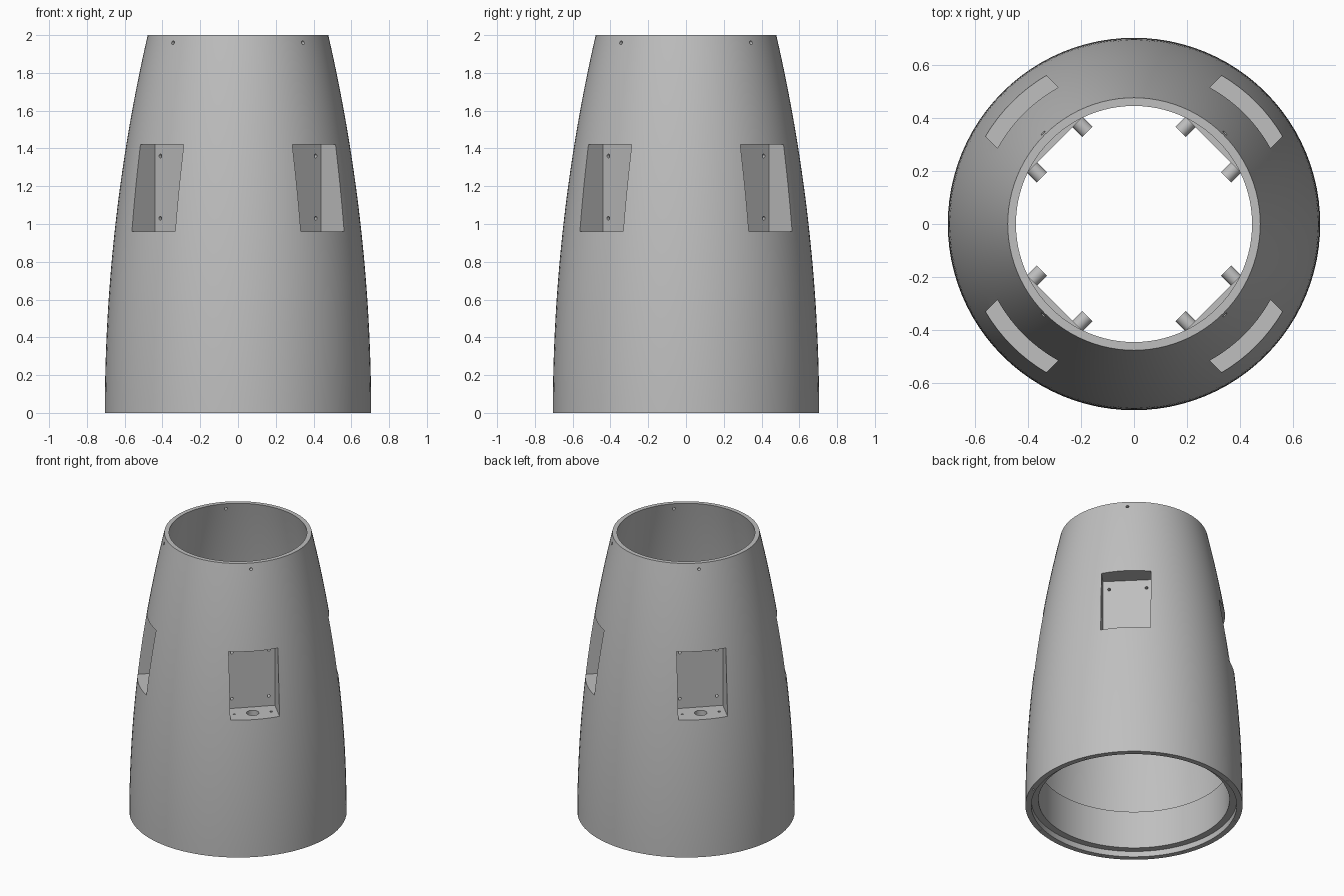
import bpy, bmesh, math
from mathutils import Matrix, Vector

cube = bpy.data.objects.get("Cube")
if cube:
    bpy.data.objects.remove(cube, do_unlink=True)

SEGS = 96
HEIGHT, BASE_R, TOP_R, WALL = 2.0, 0.705, 0.478, 0.031
POCKET_LOW, POCKET_HIGH, POCKET_HALF, POCKET_FLOOR = 0.96, 1.42, 0.162, 0.46
PLATE = 0.036
LEDGE = 0.31
SCREW_U = 0.122
SCREW_Z = (1.03, 1.36)
DIAGONALS = [math.radians(45 + 90 * i) for i in range(4)]

grey = bpy.data.materials.new("plain grey")
grey.use_nodes = True
grey.diffuse_color = (0.52, 0.52, 0.52, 1)
grey.node_tree.nodes["Principled BSDF"].inputs["Base Color"].default_value = (0.52, 0.52, 0.52, 1)


def outer_radius(z):
    # Circular arc, vertical at the base
    drop = BASE_R - TOP_R
    arc = (HEIGHT ** 2 + drop ** 2) / (2 * drop)
    return BASE_R - arc + math.sqrt(arc ** 2 - z ** 2)


def make_object(name, bm):
    bmesh.ops.recalc_face_normals(bm, faces=bm.faces)
    mesh = bpy.data.meshes.new(name)
    bm.to_mesh(mesh)
    bm.free()
    obj = bpy.data.objects.new(name, mesh)
    bpy.context.collection.objects.link(obj)
    return obj


def revolve(name, profile):
    bm = bmesh.new()
    rings = []
    for r, z in profile:
        angles = [math.tau * i / SEGS for i in range(SEGS)]
        rings.append([bm.verts.new((r * math.cos(a), r * math.sin(a), z)) for a in angles])
    for low, high in zip(rings, rings[1:]):
        for i in range(SEGS):
            j = (i + 1) % SEGS
            bm.faces.new((low[i], low[j], high[j], high[i]))
    bm.faces.new(rings[0][::-1])
    bm.faces.new(rings[-1])
    return make_object(name, bm)


def add_box(bm, angle, d0, d1, half, z0, z1):
    # Box lying along a radial direction
    place = (Matrix.Rotation(angle, 4, 'Z')
             @ Matrix.Translation(((d0 + d1) / 2, 0, (z0 + z1) / 2))
             @ Matrix.Diagonal((d1 - d0, 2 * half, z1 - z0, 1)))
    bmesh.ops.create_cube(bm, size=1, matrix=place)


def add_rod(bm, angle, start, end, radius, sides=24):
    # Cylinder between two points given as (outward, sideways, up)
    a, b = Vector(start), Vector(end)
    axis = b - a
    place = (Matrix.Rotation(angle, 4, 'Z') @ Matrix.Translation((a + b) / 2)
             @ axis.to_track_quat('Z', 'Y').to_matrix().to_4x4())
    bmesh.ops.create_cone(bm, cap_ends=True, segments=sides, radius1=radius,
                          radius2=radius, depth=axis.length, matrix=place)


def subtract(target, cutter):
    cutter.hide_render = True
    mod = target.modifiers.new("cut", 'BOOLEAN')
    mod.operation, mod.solver, mod.object = 'DIFFERENCE', 'EXACT', cutter
    graph = bpy.context.evaluated_depsgraph_get()
    target.data = bpy.data.meshes.new_from_object(target.evaluated_get(graph))
    target.modifiers.clear()
    bpy.data.objects.remove(cutter, do_unlink=True)


# Tapered outer body
steps = 28
body = revolve("tapered_shell", [(outer_radius(HEIGHT * i / steps), HEIGHT * i / steps)
                                 for i in range(steps + 1)])

# Hollow interior: base rebate, coupling collar, thin wall above
profile = [(0.667, -0.05), (0.667, 0.04), (0.62, 0.04), (0.62, LEDGE)]
for i in range(steps + 1):
    z = LEDGE + (HEIGHT - LEDGE) * i / steps
    profile.append((outer_radius(z) - WALL, z))
profile.append((TOP_R - WALL, HEIGHT + 0.05))
cavity = revolve("cavity", profile)

# Pocket housings stay solid inside the cavity
bm = bmesh.new()
for a in DIAGONALS:
    add_box(bm, a, POCKET_FLOOR - PLATE, 0.8, POCKET_HALF + PLATE,
            POCKET_LOW - PLATE, POCKET_HIGH + PLATE)
subtract(cavity, make_object("housings", bm))

# Screw bosses behind each pocket
bm = bmesh.new()
for a in DIAGONALS:
    for u in (-SCREW_U, SCREW_U):
        for z in SCREW_Z:
            add_rod(bm, a, (0.372, u, z), (0.45, u, z), 0.027)
subtract(cavity, make_object("bosses", bm))
subtract(body, cavity)

# Open pockets
bm = bmesh.new()
for a in DIAGONALS:
    add_box(bm, a, POCKET_FLOOR, 0.8, POCKET_HALF, POCKET_LOW, POCKET_HIGH)
subtract(body, make_object("pockets", bm))

# Screw holes, cable holes, and rim holes
bm = bmesh.new()
for a in DIAGONALS:
    for u in (-SCREW_U, SCREW_U):
        for z in SCREW_Z:
            add_rod(bm, a, (0.35, u, z), (0.48, u, z), 0.01, 16)
        add_rod(bm, a, (0.55, u, 0.9), (0.55, u, 0.98), 0.008, 16)
    add_rod(bm, a, (0.55, 0, 0.9), (0.55, 0, 0.98), 0.04, 32)
    add_rod(bm, a, (0.4, 0, 1.96), (0.55, 0, 1.96), 0.01, 16)
for i in range(8):
    a = math.radians(22.5 + 45 * i)
    add_rod(bm, a, (0.685, 0, -0.03), (0.685, 0, 0.06), 0.006, 12)
subtract(body, make_object("holes", bm))

# Finish
body.data.materials.clear()
body.data.materials.append(grey)
for p in body.data.polygons:
    p.material_index = 0
bpy.ops.object.select_all(action='DESELECT')
body.select_set(True)
bpy.context.view_layer.objects.active = body
bpy.ops.object.shade_smooth_by_angle(angle=math.radians(30))
